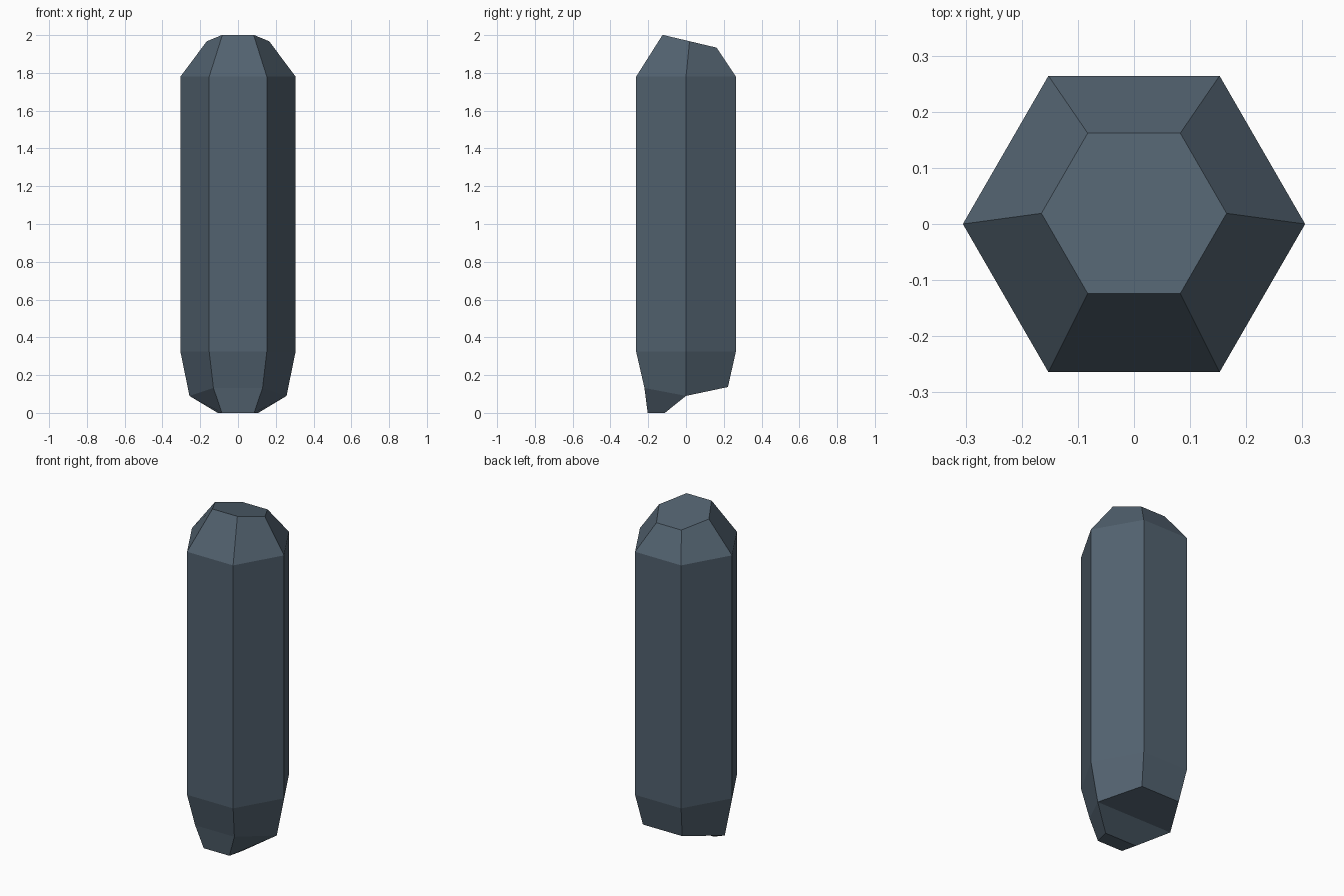
import bpy, bmesh
from math import cos, sin, radians

cube = bpy.data.objects.get("Cube")
if cube:
    bpy.data.objects.remove(cube, do_unlink=True)

# Slate blue-grey stone
slate = bpy.data.materials.new("slate_blue")
slate.use_nodes = True
colour = (0.085, 0.122, 0.16, 1)
slate.diffuse_color = colour
slate.node_tree.nodes["Principled BSDF"].inputs["Base Color"].default_value = colour

bm = bmesh.new()


def hex_ring(radius, height, shift=0, slope=0):
    """Six vertices, starting at +x; slope tilts the ring along y."""
    ring = []
    for i in range(6):
        a = radians(60 * i)
        x, y = radius * cos(a), radius * sin(a) + shift
        ring.append(bm.verts.new((x, y, height + slope * y)))
    return ring


def pair(x, y, z):
    """Mirrored vertices: left (+x), right (-x)."""
    return [bm.verts.new((s * x, y, z)) for s in (1, -1)]


def bridge(a, b):
    for i in range(6):
        j = (i + 1) % 6
        bm.faces.new((a[i], a[j], b[j], b[i]))


# Shaft and slanted top facet
shaft_low = hex_ring(0.305, 0.325)
shaft_high = hex_ring(0.305, 1.78)
crown = hex_ring(0.165, 1.972, 0.019, -0.237)
bridge(shaft_low, shaft_high)
bridge(shaft_high, crown)
bm.faces.new(crown)

# Tapered root, broken off to an off-centre tip at the front
side = pair(0.257, 0, 0.09)
back = pair(0.13, 0.222, 0.137)
front = pair(0.13, -0.22, 0.132)
tip_back = pair(0.107, -0.112, 0)
tip_front = pair(0.085, -0.203, 0)
root = [side[0], back[0], back[1], side[1], front[1], front[0]]
bridge(root, shaft_low)
for a, b in ((back, side), (side, tip_back), (tip_back, tip_front), (tip_front, front)):
    bm.faces.new((a[0], a[1], b[1], b[0]))
for i in (0, 1):
    bm.faces.new((side[i], front[i], tip_front[i], tip_back[i]))

bmesh.ops.recalc_face_normals(bm, faces=bm.faces)
mesh = bpy.data.meshes.new("crystal")
bm.to_mesh(mesh)
bm.free()
mesh.materials.append(slate)
crystal = bpy.data.objects.new("crystal", mesh)
bpy.context.collection.objects.link(crystal)
